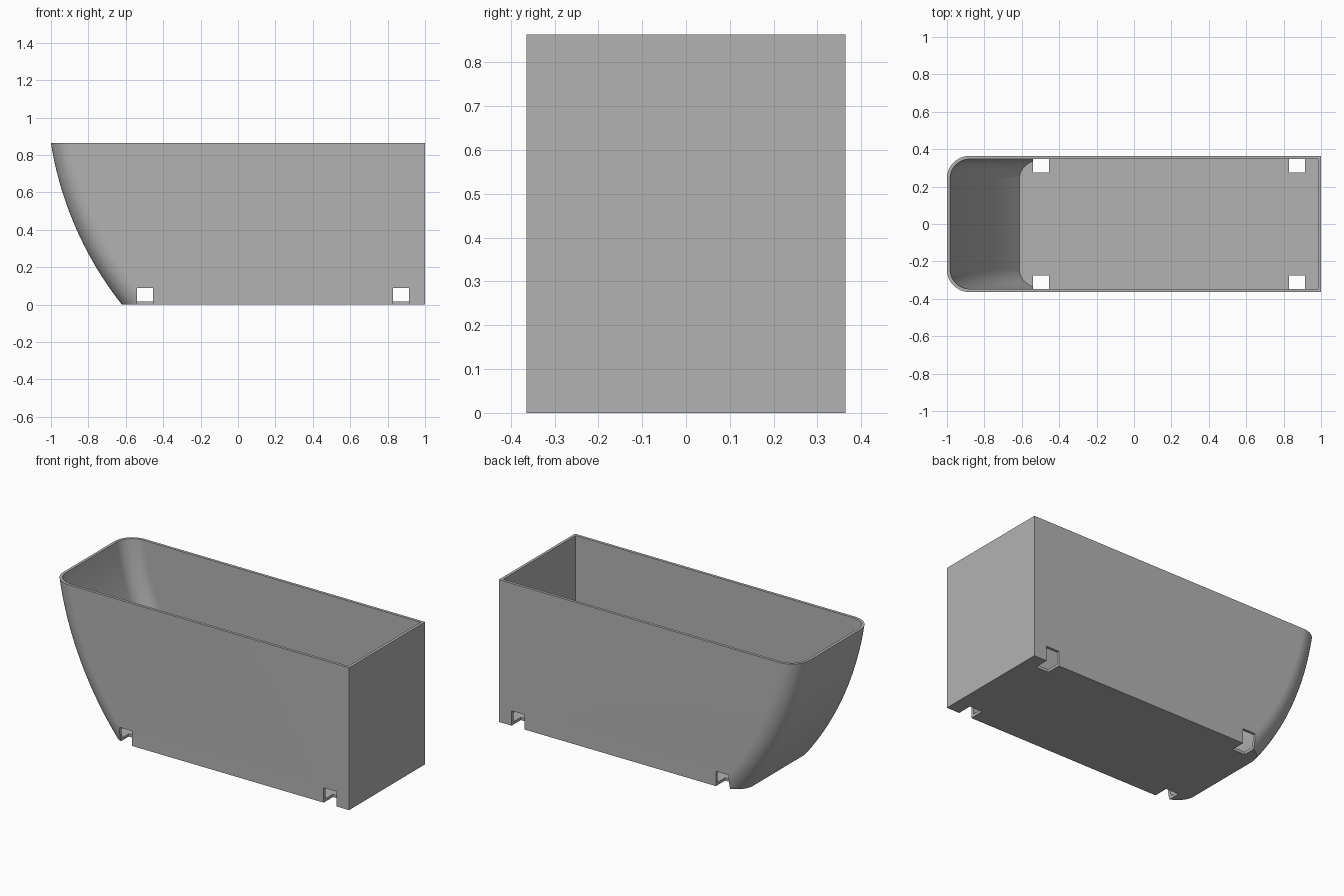
import bpy
import bmesh
from math import sqrt, sin, cos, pi

if "Cube" in bpy.data.objects:
    bpy.data.objects.remove(bpy.data.objects["Cube"])

HEIGHT, HALF_W, BACK_X = 0.863, 0.364, 1.0
WALL, FILLET = 0.017, 0.12
ARC_X, ARC_Z, ARC_R = 0.846, 1.16, 1.87   # arc that shapes the bowed end
LEVELS, STEPS = 24, 12

grey = bpy.data.materials.new("Grey")
grey.use_nodes = True
grey.diffuse_color = (0.45, 0.45, 0.45, 1)
grey.node_tree.nodes["Principled BSDF"].inputs["Base Color"].default_value = grey.diffuse_color


def ring(bm, z, inset):
    """Horizontal section: square back, bowed end with rounded corners."""
    half = []
    for i in range(STEPS + 1):
        a = pi / 2 * i / STEPS
        r = FILLET - inset
        radius = ARC_R - inset - r * (1 - cos(a))
        half.append((ARC_X - sqrt(radius ** 2 - (z - ARC_Z) ** 2),
                     HALF_W - FILLET + r * sin(a)))
    half.append((BACK_X - inset, HALF_W - inset))
    outline = half + [(x, -y) for x, y in reversed(half)]
    return [bm.verts.new((x, y, z)) for x, y in outline]


def bridge(bm, a, b):
    n = len(a)
    for i in range(n):
        j = (i + 1) % n
        bm.faces.new((a[i], a[j], b[j], b[i]))


# Tub: outer wall upward, over the rim, then inner wall down to the floor
bm = bmesh.new()
outer = [ring(bm, HEIGHT * i / LEVELS, 0) for i in range(LEVELS + 1)]
inner = [ring(bm, HEIGHT + (WALL - HEIGHT) * i / LEVELS, WALL) for i in range(LEVELS + 1)]
rings = outer + inner
for low, high in zip(rings, rings[1:]):
    bridge(bm, low, high)
bm.faces.new(rings[0])
bm.faces.new(rings[-1])
bmesh.ops.recalc_face_normals(bm, faces=bm.faces)
mesh = bpy.data.meshes.new("planter_tub")
bm.to_mesh(mesh)
bm.free()
mesh.materials.append(grey)
tub = bpy.data.objects.new("planter_tub", mesh)
bpy.context.collection.objects.link(tub)
bpy.context.view_layer.objects.active = tub
tub.select_set(True)

# Drain notches through the wall foot and floor edge
for x in (-0.498, 0.872):
    for side in (-1, 1):
        bpy.ops.mesh.primitive_cube_add(size=1, location=(x, side * 0.375, 0.02))
        cutter = bpy.context.object
        cutter.name = "notch_cutter"
        cutter.scale = (0.085, 0.2, 0.14)
        cutter.hide_render = True
        cutter.data.materials.append(grey)
        bpy.context.view_layer.update()
        cut = tub.modifiers.new("notch", "BOOLEAN")
        cut.operation = "DIFFERENCE"
        cut.solver = "EXACT"
        cut.object = cutter
        bpy.context.view_layer.objects.active = tub
        bpy.ops.object.modifier_apply(modifier=cut.name)
        bpy.data.objects.remove(cutter)

# Smooth bowed end, crisp edges elsewhere
bpy.ops.object.select_all(action="DESELECT")
tub.select_set(True)
bpy.context.view_layer.objects.active = tub
bpy.ops.object.shade_smooth_by_angle(angle=pi / 6)
weighted = tub.modifiers.new("even_shading", "WEIGHTED_NORMAL")
weighted.keep_sharp = True
